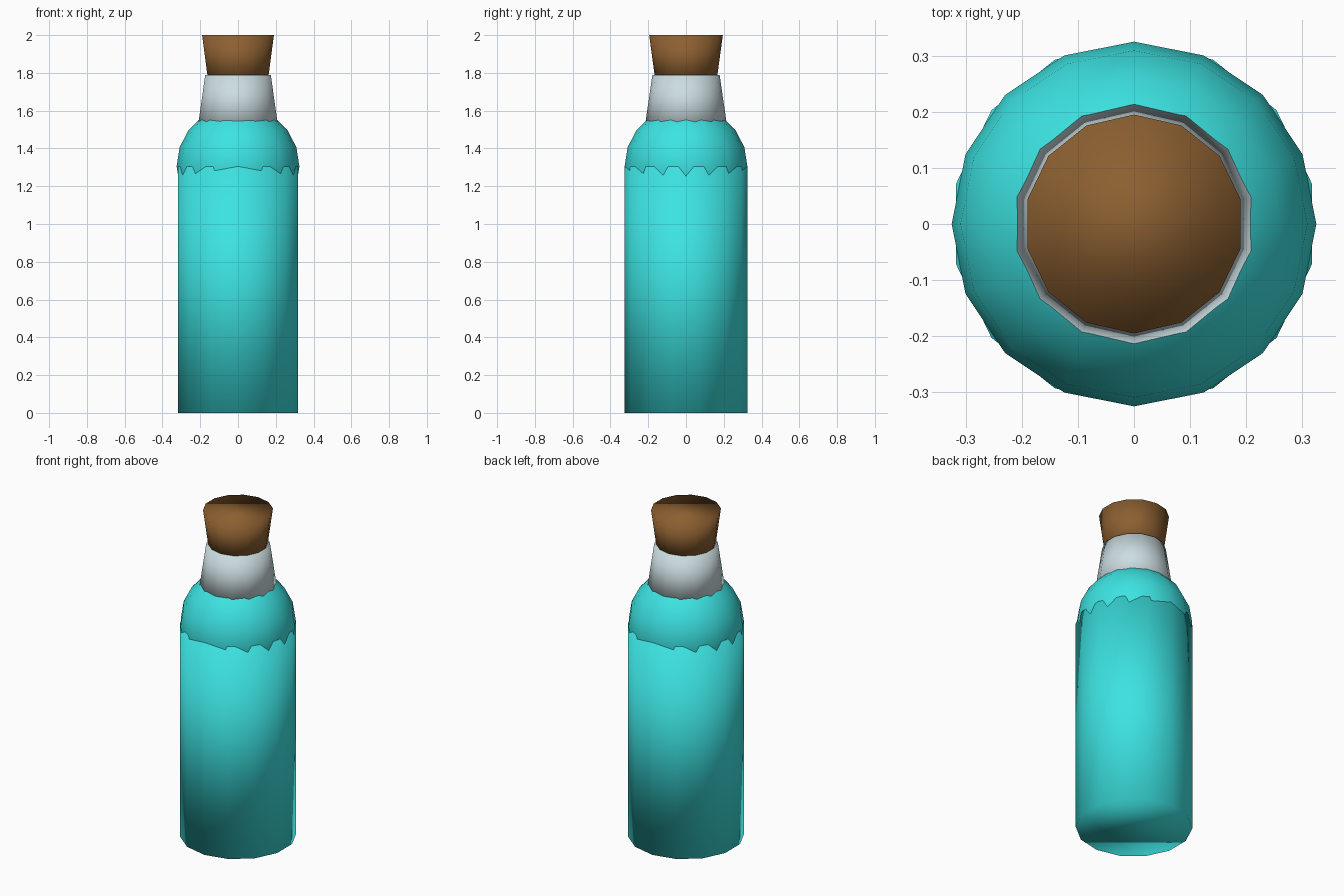
import bpy
import bmesh
from mathutils import Matrix

cube = bpy.data.objects.get("Cube")
if cube:
    bpy.data.objects.remove(cube, do_unlink=True)


def make_material(name, rgb):
    mat = bpy.data.materials.new(name)
    mat.use_nodes = True
    colour = (*rgb, 1.0)
    mat.diffuse_color = colour
    mat.node_tree.nodes["Principled BSDF"].inputs["Base Color"].default_value = colour
    return mat


def finish(name, bm, mat):
    mesh = bpy.data.meshes.new(name)
    bm.to_mesh(mesh)
    bm.free()
    mesh.materials.append(mat)
    mesh.shade_smooth()
    obj = bpy.data.objects.new(name, mesh)
    bpy.context.collection.objects.link(obj)
    return obj


def frustum(name, mat, z_low, z_high, r_low, r_high, sides=14):
    """Closed tapered cylinder with a corner pointing to the front and back."""
    bm = bmesh.new()
    bmesh.ops.create_cone(
        bm, cap_ends=True, segments=sides, radius1=r_low, radius2=r_high,
        depth=z_high - z_low,
        matrix=Matrix.Translation((0, 0, (z_low + z_high) / 2)))
    return finish(name, bm, mat)


teal = make_material("teal", (0.045, 0.77, 0.76))
pale_glass = make_material("pale glass", (0.60, 0.72, 0.75))
cork_brown = make_material("cork brown", (0.26, 0.115, 0.03))

RADIUS = 0.325
SHOULDER_Z = 1.305

# Straight bottle body
frustum("body", teal, 0, SHOULDER_Z, RADIUS, RADIUS)

# Rounded shoulder: a sphere sunk halfway into the body
bm = bmesh.new()
bmesh.ops.create_uvsphere(bm, u_segments=16, v_segments=10, radius=RADIUS,
                          matrix=Matrix.Translation((0, 0, SHOULDER_Z)))
finish("shoulder", bm, teal)

# Tapered neck rising out of the shoulder
frustum("neck", pale_glass, 1.50, 1.79, 0.22, 0.178)

# Cork stopper, wider at the top, seated in the neck
frustum("cork", cork_brown, 1.75, 2.0, 0.161, 0.195)
